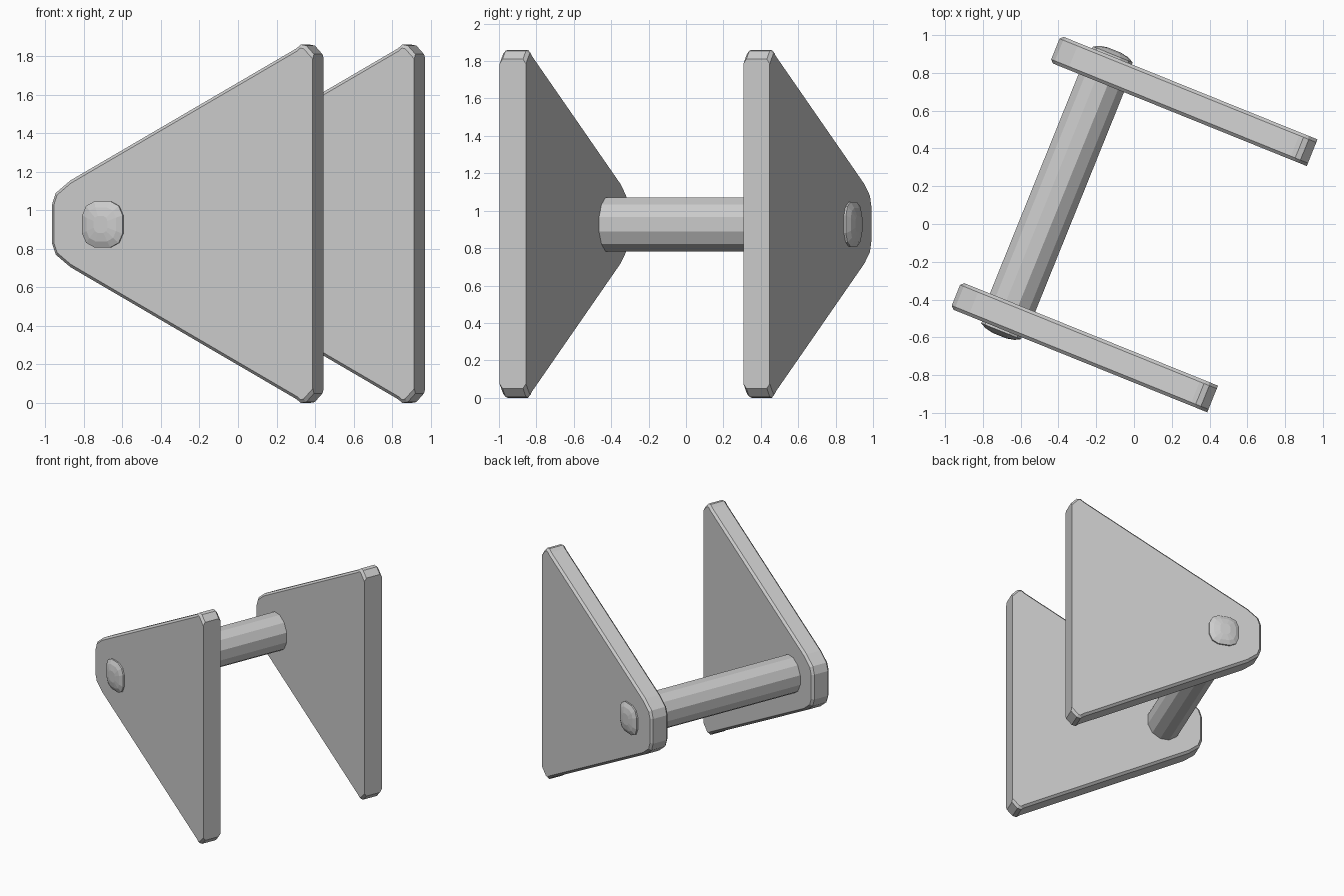
import bpy, bmesh
from math import sin, cos, pi, radians, copysign
from mathutils import Matrix

cube = bpy.data.objects.get("Cube")
if cube:
    bpy.data.objects.remove(cube)

MID = 0.93                       # height of the symmetry plane
TURN = Matrix.Rotation(radians(-22), 4, 'Z')

grey = bpy.data.materials.new("plain_grey")
grey.use_nodes = True
grey.diffuse_color = (0.6, 0.6, 0.6, 1)
grey.node_tree.nodes["Principled BSDF"].inputs["Base Color"].default_value = (0.6, 0.6, 0.6, 1)


def finish(bm, name):
    bmesh.ops.recalc_face_normals(bm, faces=bm.faces)
    bm.transform(TURN)
    mesh = bpy.data.meshes.new(name)
    bm.to_mesh(mesh)
    bm.free()
    mesh.materials.append(grey)
    bpy.context.collection.objects.link(bpy.data.objects.new(name, mesh))


# Triangular side plates: mirrored outline, extruded, softened rims
half = [(-0.733, 0.10), (-0.712, 0.16), (-0.63, 0.225), (0.635, 0.91),
        (0.66, 0.93), (0.69, 0.925), (0.733, 0.88)]
outline = half + [(x, -z) for x, z in reversed(half)]
THICK = 0.152


def plate(name, y):
    bm = bmesh.new()
    face = bm.faces.new([bm.verts.new((x, y - THICK / 2, MID + z)) for x, z in outline])
    out = bmesh.ops.extrude_face_region(bm, geom=[face], use_keep_orig=True)
    moved = [v for v in out["geom"] if isinstance(v, bmesh.types.BMVert)]
    bmesh.ops.translate(bm, verts=moved, vec=(0, THICK, 0))
    rims = [e for e in bm.edges
            if abs(e.verts[0].co.y - e.verts[1].co.y) < 0.01
            and min(v.co.x for v in e.verts) < 0.72]
    bmesh.ops.bevel(bm, geom=rims, offset=0.017, segments=1, affect='EDGES')
    finish(bm, name)


plate("front_plate", -0.703)
plate("back_plate", 0.703)


# Lofted rod and caps, running between the plates
def loft(name, rings, sides, power):
    bm = bmesh.new()
    loops = []
    for y, rx, rz in rings:
        loop = []
        for i in range(sides):
            a = 2 * pi * (i + 0.5) / sides
            c, s = cos(a), sin(a)
            x = copysign(abs(c) ** power, c) * rx
            z = copysign(abs(s) ** power, s) * rz
            loop.append(bm.verts.new((-0.44 + x, y, MID - 0.003 + z)))
        loops.append(loop)
    for a, b in zip(loops, loops[1:]):
        for i in range(sides):
            j = (i + 1) % sides
            bm.faces.new((a[i], a[j], b[j], b[i]))
    bm.faces.new(loops[0])
    bm.faces.new(loops[-1])
    finish(bm, name)


loft("connecting_rod", [(-0.70, 0.134, 0.15), (0.70, 0.134, 0.15)], 12, 1)
for side, name in ((-1, "front_rod_cap"), (1, "back_rod_cap")):
    loft(name, [(side * 0.70, 0.116, 0.122), (side * 0.790, 0.116, 0.122),
                (side * 0.806, 0.085, 0.09), (side * 0.815, 0.04, 0.045)], 12, 0.7)
